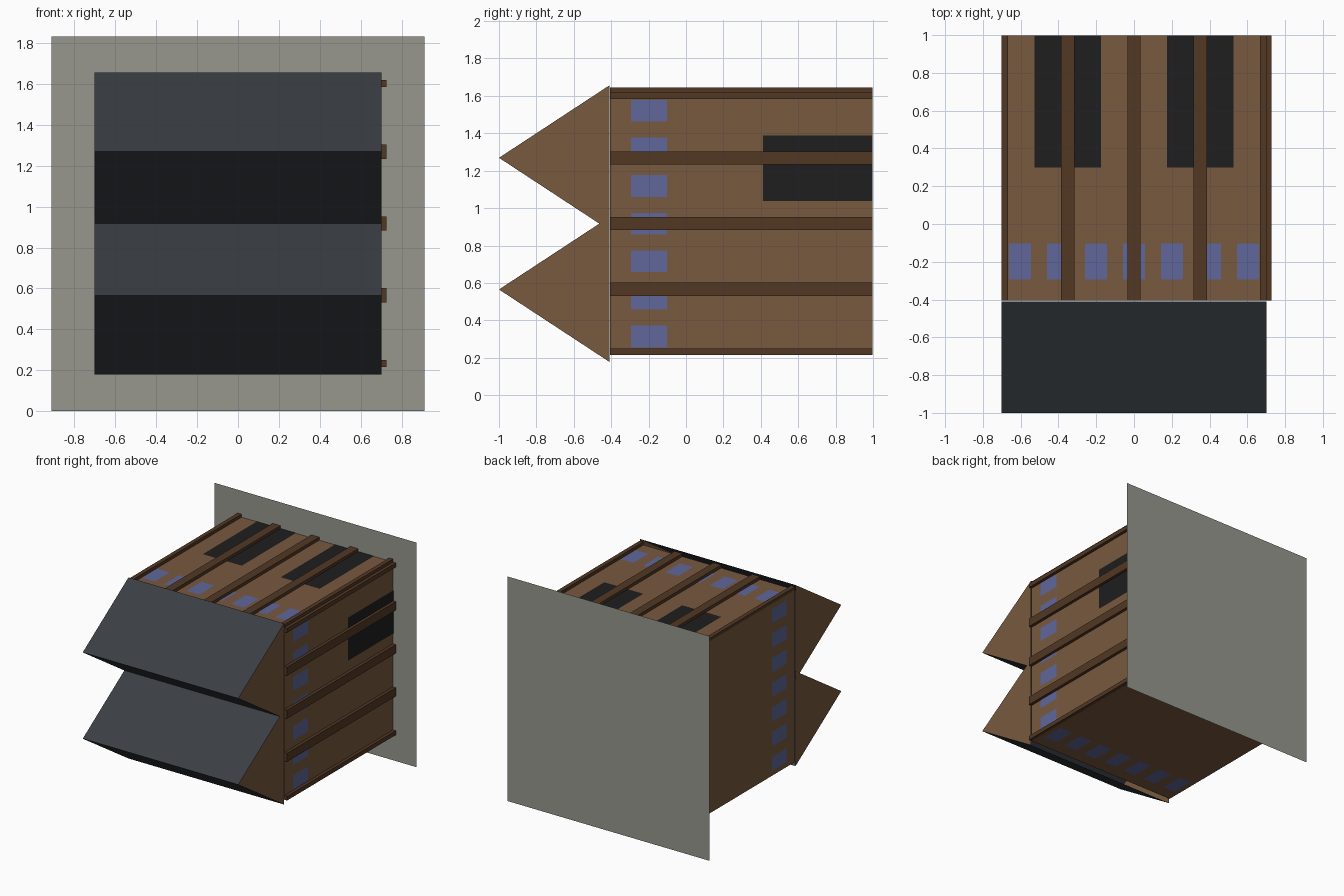
import bpy

if "Cube" in bpy.data.objects:
    bpy.data.objects.remove(bpy.data.objects["Cube"])

CZ = 0.917      # height of the building axis
H = 0.702       # half width of the square body
EAVE = -0.41    # y where the roof begins


def material(name, rgb):
    m = bpy.data.materials.new(name)
    m.diffuse_color = (*rgb, 1)
    m.use_nodes = True
    m.node_tree.nodes["Principled BSDF"].inputs["Base Color"].default_value = m.diffuse_color
    return m


WALL = material("wall_brown", (0.19, 0.10, 0.05))
BEAM = material("beam_brown", (0.085, 0.04, 0.018))
ROOF = material("roof_slate", (0.042, 0.05, 0.057))
DOOR = material("door_dark", (0.013, 0.013, 0.014))
GLASS = material("window_blue", (0.115, 0.135, 0.32))
STONE = material("ground_grey", (0.31, 0.31, 0.275))


def mesh(name, verts, faces, mat):
    me = bpy.data.meshes.new(name)
    me.from_pydata(verts, [], faces)
    me.update()
    ob = bpy.data.objects.new(name, me)
    bpy.context.collection.objects.link(ob)
    me.materials.append(mat)
    return ob


def box(name, x, y, z, mat):
    v = [(a, b, c) for a in x for b in y for c in z]
    f = [(0, 1, 3, 2), (4, 6, 7, 5), (0, 4, 5, 1),
         (2, 3, 7, 6), (0, 2, 6, 4), (1, 5, 7, 3)]
    return mesh(name, v, f, mat)


def panel(name, side, u, y, mat):
    """Thin rectangle lying just outside one side wall; u runs across the wall."""
    d = H + 0.002
    quad = [(u[0], y[0]), (u[1], y[0]), (u[1], y[1]), (u[0], y[1])]
    place = {"top": lambda a, b: (a, b, CZ + d),
             "bottom": lambda a, b: (-a, b, CZ - d),
             "right": lambda a, b: (d, b, CZ - a),
             "left": lambda a, b: (-d, b, CZ + a)}[side]
    return mesh(name, [place(a, b) for a, b in quad], [(0, 1, 2, 3)], mat)


# ground sheet standing behind the building
mesh("ground_sheet", [(-0.912, 1, 0), (-0.912, 1, 1.833), (0.912, 1, 1.833), (0.912, 1, 0)],
     [(0, 1, 2, 3)], STONE)

# main body
box("body", (-H, H), (EAVE + 0.005, 0.998), (CZ - H, CZ + H), WALL)

# twin gable roofs, open underneath, with brown end walls
for label, dz in (("lower", -0.352), ("upper", 0.352)):
    zc, w = CZ + dz, 0.387
    prof = [(EAVE, zc - w), (-1, zc), (EAVE, zc + w)]
    v = [(x, y, z) for x in (-H, H) for y, z in prof]
    mesh(label + "_roof", v, [(0, 3, 4, 1), (1, 4, 5, 2)], ROOF)
    mesh(label + "_gable_walls", v, [(0, 1, 2), (3, 5, 4)], WALL)

# timber beams on the top and right walls; outer ones are half width
for i in range(5):
    c = (i - 2) * 0.351
    u0, u1 = max(c - 0.035, -H), min(c + 0.035, H)
    ys = (EAVE + 0.005, 0.998)
    box(f"top_beam_{i}", (u0, u1), ys, (CZ + H - 0.01, CZ + H + 0.025), BEAM)
    box(f"right_beam_{i}", (H - 0.01, H + 0.025), ys, (CZ + u0, CZ + u1), BEAM)

# a row of seven windows on every wall
for side in ("top", "bottom", "left", "right"):
    for i in range(7):
        c = (i - 3) * 0.201
        panel(f"{side}_window_{i}", side, (c - 0.058, c + 0.058), (-0.293, -0.102), GLASS)

# large doors: two on the top wall, one on the right wall
for i, c in enumerate((-0.352, 0.352)):
    panel(f"top_door_{i}", "top", (c - 0.176, c + 0.176), (0.30, 0.998), DOOR)
panel("right_door", "right", (-0.472, -0.12), (0.413, 0.998), DOOR)
